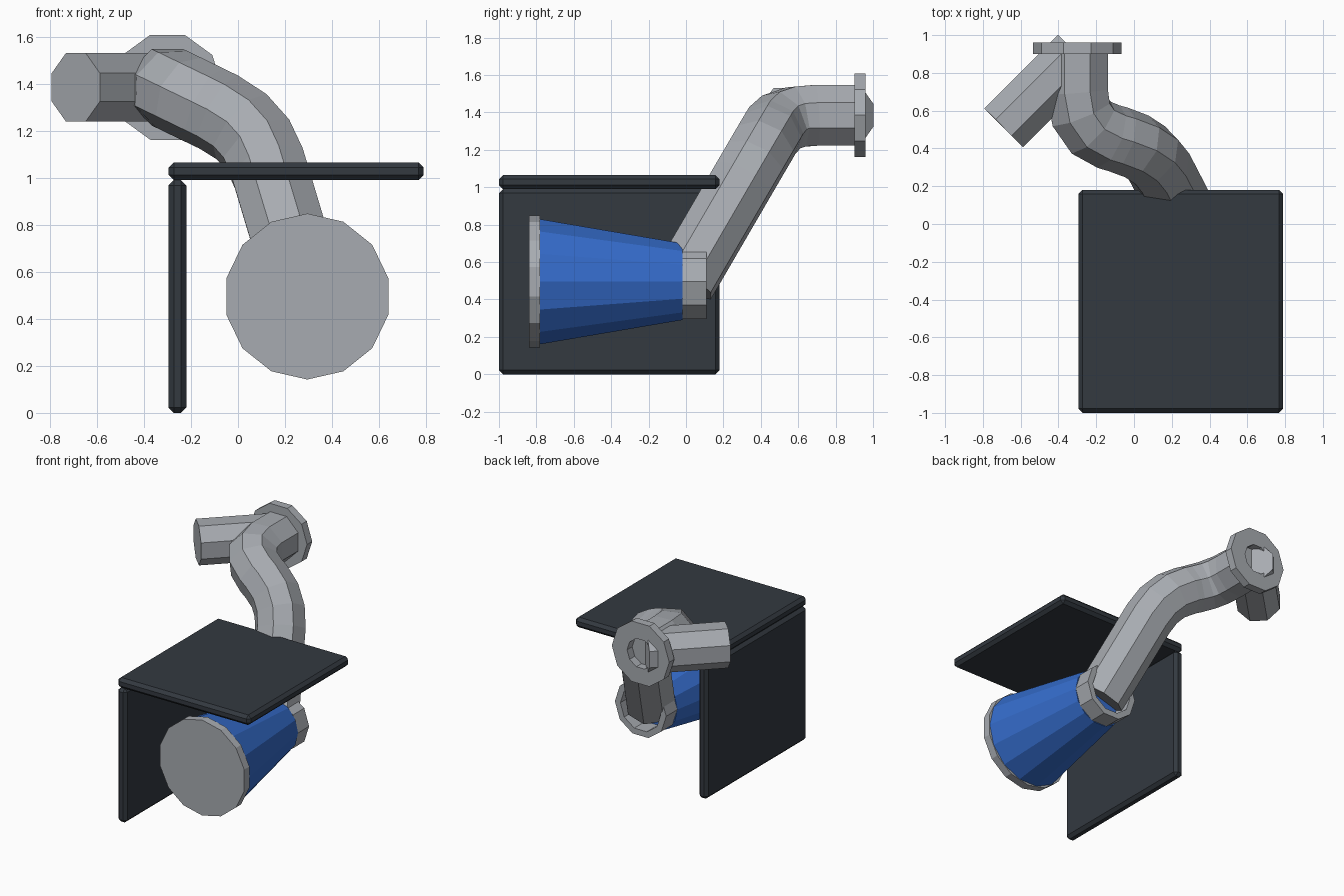
import bpy, bmesh, math
from mathutils import Vector

if "Cube" in bpy.data.objects:
    bpy.data.objects.remove(bpy.data.objects["Cube"])


def material(name, rgb):
    m = bpy.data.materials.new(name)
    m.diffuse_color = (*rgb, 1)
    m.use_nodes = True
    m.node_tree.nodes["Principled BSDF"].inputs["Base Color"].default_value = m.diffuse_color
    return m


GREY = material("light_grey_metal", (0.39, 0.41, 0.44))
BLUE = material("blue_body", (0.035, 0.15, 0.60))
DARK = material("dark_panel", (0.033, 0.041, 0.051))


def add_object(name, bm, mat):
    bmesh.ops.recalc_face_normals(bm, faces=bm.faces)
    mesh = bpy.data.meshes.new(name)
    bm.to_mesh(mesh)
    bm.free()
    mesh.materials.append(mat)
    ob = bpy.data.objects.new(name, mesh)
    bpy.context.collection.objects.link(ob)
    return ob


def panel(name, lo, hi, bevel=0.022):
    bm = bmesh.new()
    bmesh.ops.create_cube(bm, size=1)
    for v in bm.verts:
        v.co = [lo[i] + (v.co[i] + 0.5) * (hi[i] - lo[i]) for i in range(3)]
    bmesh.ops.bevel(bm, geom=bm.edges[:], offset=bevel, segments=1, affect='EDGES')
    return add_object(name, bm, DARK)


def lathe(name, centre, profile, sides, mat, turn=0.0, closed=False):
    """Rings of (y, radius) about a y axis; capped, or closed into a hollow ring."""
    bm = bmesh.new()
    rings = []
    for y, r in profile:
        ring = []
        for k in range(sides):
            a = turn + math.tau * k / sides
            ring.append(bm.verts.new((centre[0] + r * math.cos(a), y,
                                      centre[1] + r * math.sin(a))))
        rings.append(ring)
    pairs = list(zip(rings, rings[1:]))
    if closed:
        pairs.append((rings[-1], rings[0]))
    else:
        bm.faces.new(rings[0])
        bm.faces.new(rings[-1])
    for a, b in pairs:
        for k in range(sides):
            j = (k + 1) % sides
            bm.faces.new((a[k], a[j], b[j], b[k]))
    return add_object(name, bm, mat)


def sweep(name, path, radius, mat, sides=8):
    """Eight-sided solid pipe along a path, with its frame carried along."""
    bm = bmesh.new()
    n = len(path)
    # start from the far end so that its octagon has a flat top
    tangents = []
    for i in range(n):
        t = Vector()
        if i > 0:
            t += (path[i] - path[i - 1]).normalized()
        if i < n - 1:
            t += (path[i + 1] - path[i]).normalized()
        tangents.append(t.normalized())
    up = Vector((0, 0, 1))
    rings = []
    for i, (p, t) in enumerate(zip(path, tangents)):
        if i > 0:
            up = tangents[i - 1].rotation_difference(t) @ up
        up = (up - t * up.dot(t)).normalized()
        side = t.cross(up)
        rings.append([bm.verts.new(p + radius * (side * math.cos(a) + up * math.sin(a)))
                      for a in (math.tau * (k + 0.5) / sides for k in range(sides))])
    for a, b in zip(rings, rings[1:]):
        for k in range(sides):
            j = (k + 1) % sides
            bm.faces.new((a[k], a[j], b[j], b[k]))
    bm.faces.new(rings[0])
    bm.faces.new(rings[-1])
    return add_object(name, bm, mat)


def rounded_path(corners, trim, steps=3):
    pts = [Vector(c) for c in corners]
    out = [pts[0]]
    for a, b, c in zip(pts, pts[1:], pts[2:]):
        p = b + (a - b).normalized() * trim
        q = b + (c - b).normalized() * trim
        for s in range(steps + 1):
            t = s / steps
            out.append(p * (1 - t) ** 2 + b * 2 * t * (1 - t) + q * t * t)
    return out + [pts[-1]]


# Shield panels
panel("top_panel", (-0.295, -1.0, 0.99), (0.79, 0.18, 1.065))
panel("side_panel", (-0.295, -1.0, 0.0), (-0.22, 0.18, 0.99))

# Tapered body with front disc and open rear collar
BODY = (0.295, 0.495)
lathe("front_disc", BODY, [(-0.84, 0.353), (-0.78, 0.353)], 14, GREY, turn=math.pi / 2)
lathe("tapered_body", BODY, [(-0.78, 0.343), (-0.02, 0.21)], 14, BLUE)
lathe("rear_collar", BODY,
      [(-0.02, 0.21), (0.11, 0.21), (0.11, 0.165), (-0.02, 0.165)], 10, GREY, closed=True)

# Bent pipe, from its flanged end down into the collar
sweep("bent_pipe", rounded_path([(-0.30, 0.90, 1.385), (-0.30, 0.51, 1.385),
                                 (0.083, 0.40, 1.20), (0.295, -0.01, 0.495)], 0.19),
      0.176, GREY)

# Side branch and end flange
sweep("branch_pipe", [Vector((-0.69, 0.51, 1.385)), Vector((-0.30, 0.90, 1.385))],
      0.157, GREY)
lathe("end_flange", (-0.30, 1.385),
      [(0.90, 0.235), (0.96, 0.235), (0.96, 0.11), (0.90, 0.11)], 10, GREY, closed=True)
